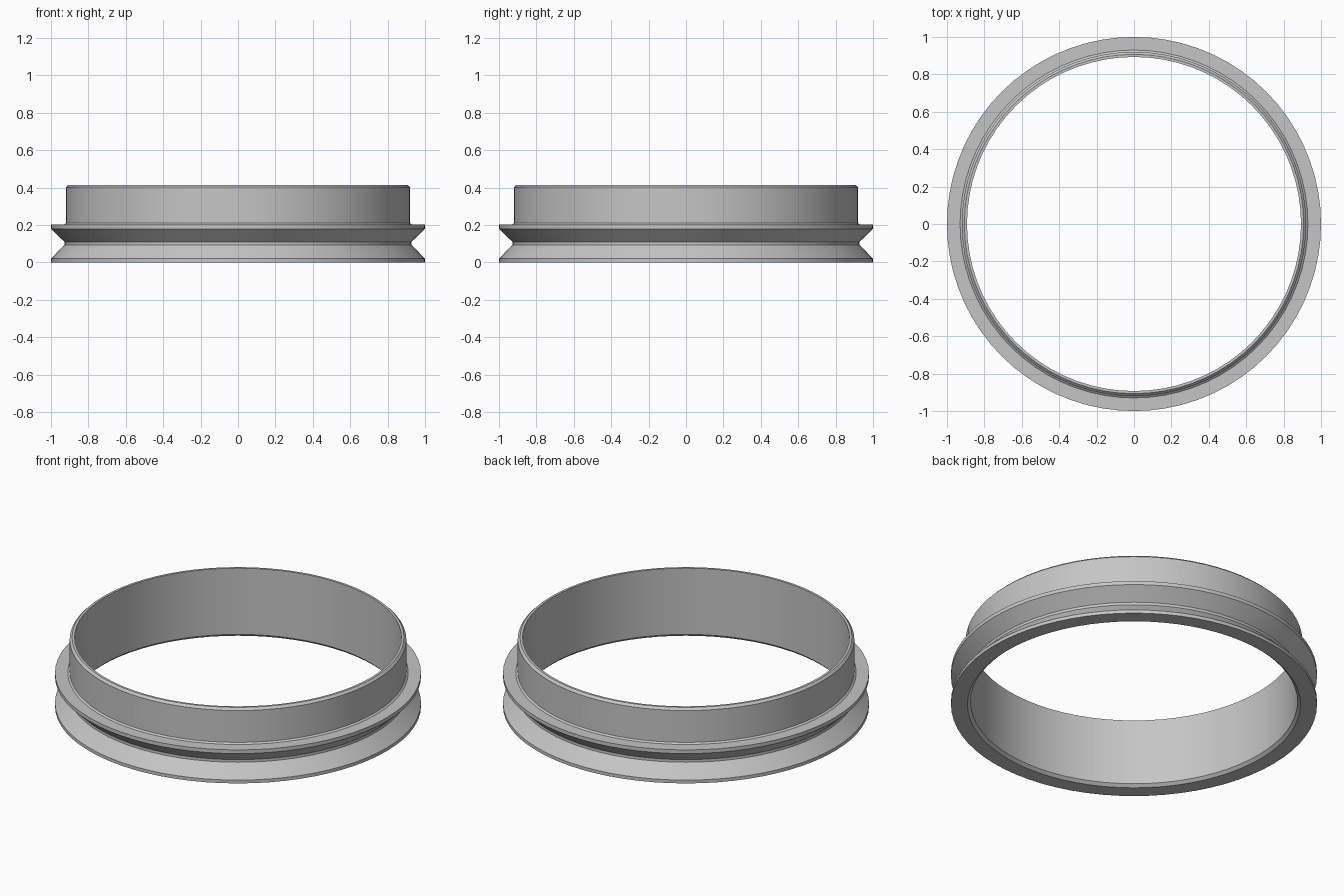
import bpy, bmesh, math

SEGMENTS = 72

cube = bpy.data.objects.get("Cube")
if cube:
    bpy.data.objects.remove(cube, do_unlink=True)

# Single grey material
grey = bpy.data.materials.new("satin grey")
grey.use_nodes = True
colour = (0.56, 0.56, 0.56, 1)
grey.diffuse_color = colour
grey.node_tree.nodes["Principled BSDF"].inputs["Base Color"].default_value = colour

# Cross-section of the ring as (radius, height)
profile = [
    (0.91, 0), (1, 0), (1, 0.02),              # base and lower rim
    (0.928, 0.094), (0.928, 0.11),             # bottom of the V groove
    (1, 0.18), (1, 0.202),                     # upper rim
    (0.93, 0.202), (0.92, 0.21),               # collar foot
    (0.92, 0.402), (0.907, 0.415),             # collar wall and chamfered lip
    (0.893, 0.415), (0.893, 0.016),            # bore, chamfered at the base
]


def lathe(name, points, material):
    """Spin a closed cross-section round the z axis."""
    bm = bmesh.new()
    verts = [bm.verts.new((r, 0, z)) for r, z in points]
    edges = [bm.edges.new((a, b)) for a, b in zip(verts, verts[1:] + verts[:1])]
    bmesh.ops.spin(bm, geom=verts + edges, cent=(0, 0, 0), axis=(0, 0, 1),
                   angle=math.tau, steps=SEGMENTS)
    bmesh.ops.remove_doubles(bm, verts=bm.verts, dist=0.0005)
    bmesh.ops.recalc_face_normals(bm, faces=bm.faces)
    mesh = bpy.data.meshes.new(name)
    bm.to_mesh(mesh)
    bm.free()
    mesh.materials.append(material)
    obj = bpy.data.objects.new(name, mesh)
    bpy.context.collection.objects.link(obj)
    return obj


# Grooved ring with raised collar
ring = lathe("grooved_ring", profile, grey)
bpy.ops.object.select_all(action="DESELECT")
ring.select_set(True)
bpy.context.view_layer.objects.active = ring
bpy.ops.object.shade_smooth_by_angle(angle=math.radians(25))
